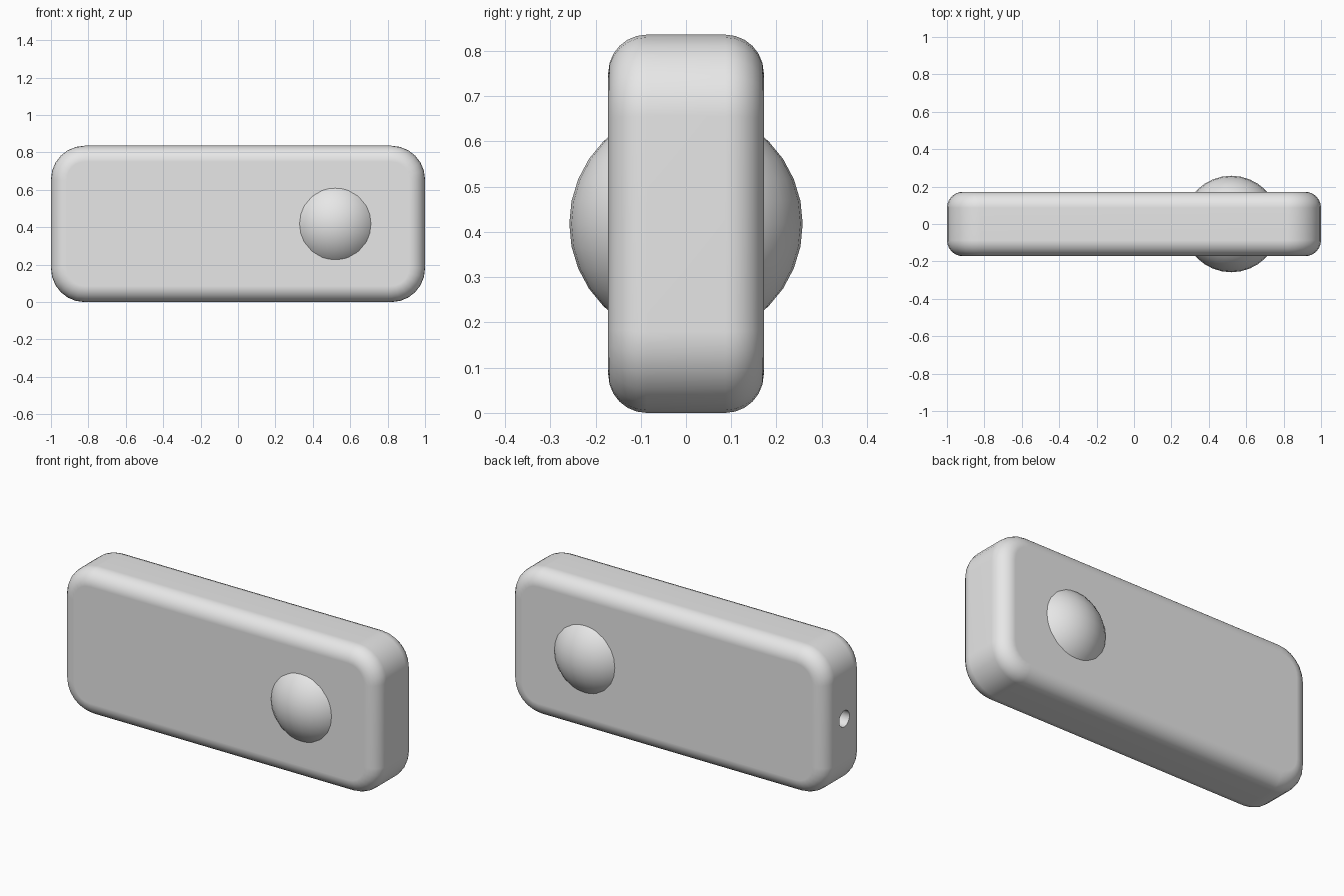
import bpy
import bmesh
import math
from mathutils import Vector, Matrix

LENGTH, DEPTH, HEIGHT = 2.0, 0.344, 0.836
CORNER_RADIUS, RIM_RADIUS = 0.18, 0.085
BALL_RADIUS = 0.258
HOLE_RADIUS, HOLE_DEPTH = 0.046, 0.3

default_cube = bpy.data.objects.get("Cube")
if default_cube:
    bpy.data.objects.remove(default_cube, do_unlink=True)

grey = bpy.data.materials.new("plain_grey")
grey.use_nodes = True
grey.diffuse_color = (0.8, 0.8, 0.8, 1)
grey.node_tree.nodes["Principled BSDF"].inputs["Base Color"].default_value = (0.8, 0.8, 0.8, 1)


def make_object(name, bm, location):
    """Turn a bmesh into a named grey object."""
    mesh = bpy.data.meshes.new(name)
    bmesh.ops.recalc_face_normals(bm, faces=bm.faces)
    bm.to_mesh(mesh)
    bm.free()
    mesh.materials.append(grey)
    obj = bpy.data.objects.new(name, mesh)
    obj.location = location
    bpy.context.collection.objects.link(obj)
    return obj


def activate(obj):
    bpy.ops.object.select_all(action="DESELECT")
    obj.select_set(True)
    bpy.context.view_layer.objects.active = obj


# Slab: round the four corners first, then the front and back rims
bm = bmesh.new()
bmesh.ops.create_cube(bm, size=1)
bmesh.ops.scale(bm, vec=Vector((LENGTH, DEPTH, HEIGHT)), verts=bm.verts)
corners = [e for e in bm.edges if abs(e.verts[0].co.y - e.verts[1].co.y) > 0.1]
bmesh.ops.bevel(bm, geom=corners, offset=CORNER_RADIUS, segments=6,
                profile=0.5, affect="EDGES")
rims = [e for e in bm.edges if abs(e.verts[0].co.y - e.verts[1].co.y) < 0.01]
bmesh.ops.bevel(bm, geom=rims, offset=RIM_RADIUS, segments=6,
                profile=0.5, affect="EDGES")
body = make_object("rounded_body", bm, (0, 0, HEIGHT / 2))

# Small round socket drilled into the right end
bm = bmesh.new()
bmesh.ops.create_cone(bm, cap_ends=True, segments=32, radius1=HOLE_RADIUS,
                      radius2=HOLE_RADIUS, depth=2 * HOLE_DEPTH,
                      matrix=Matrix.Rotation(math.pi / 2, 4, "Y"))
cutter = make_object("socket_cutter", bm, (-LENGTH / 2, 0, HEIGHT / 2))
cutter.hide_render = True
activate(body)
drill = body.modifiers.new("socket", "BOOLEAN")
drill.operation = "DIFFERENCE"
drill.solver = "EXACT"
drill.object = cutter
bpy.ops.object.modifier_apply(modifier=drill.name)
bpy.data.objects.remove(cutter, do_unlink=True)

# Ball bulging out of the front and back
bm = bmesh.new()
bmesh.ops.create_uvsphere(bm, u_segments=32, v_segments=16, radius=BALL_RADIUS)
ball = make_object("ball", bm, (0.52, 0, HEIGHT / 2))

# Smooth shading with clean flat panels
for obj in (body, ball):
    activate(obj)
    bpy.ops.object.shade_smooth_by_angle(angle=math.radians(35))
weighted = body.modifiers.new("flat_panels", "WEIGHTED_NORMAL")
weighted.keep_sharp = True
